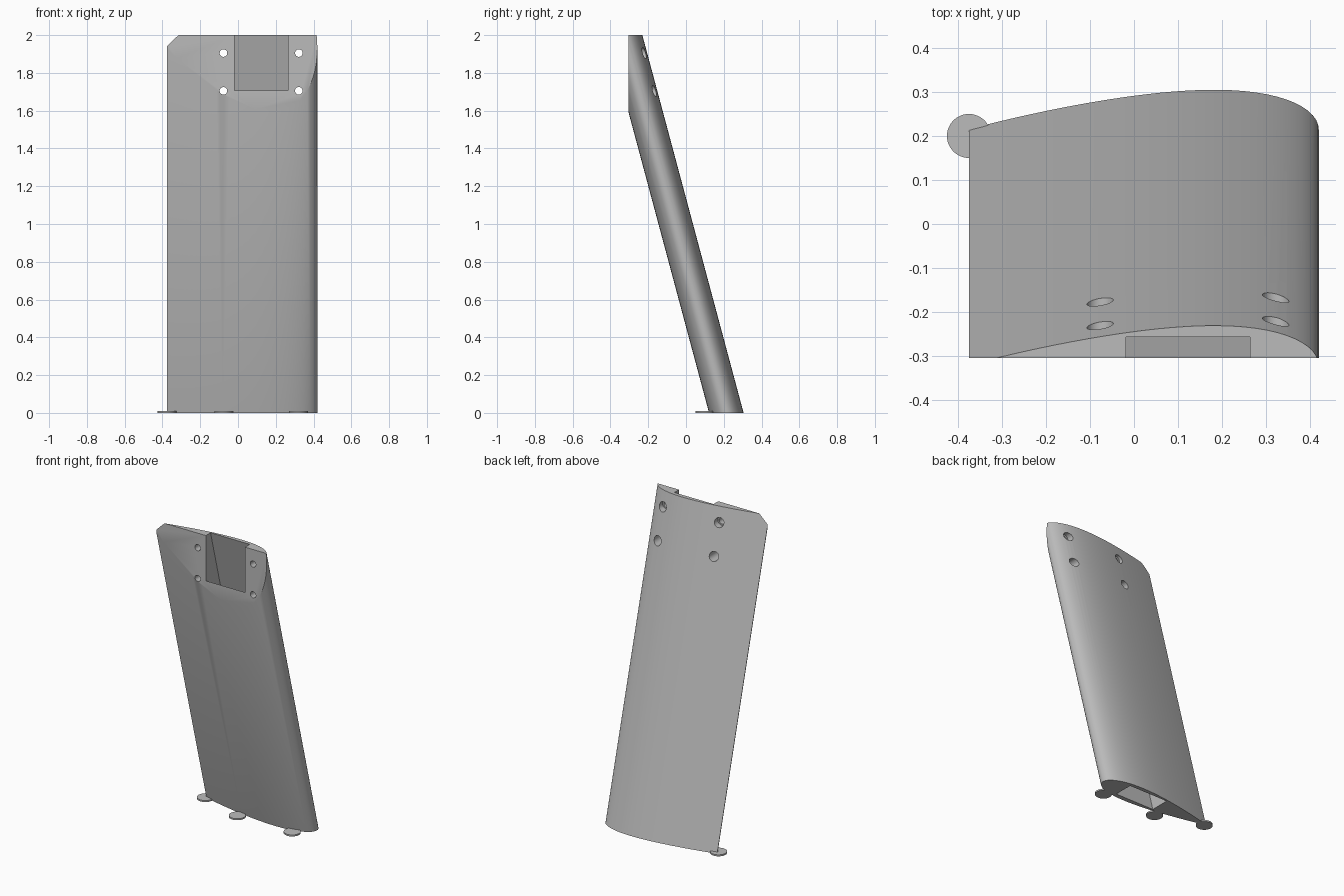
import bpy, bmesh, math
from mathutils import Vector

if "Cube" in bpy.data.objects:
    bpy.data.objects.remove(bpy.data.objects["Cube"], do_unlink=True)

LEAN = math.tan(math.radians(15))   # forward lean towards -y
NOSE_X, CHORD, THICK, MID_Y = 0.42, 0.795, 0.23, 0.2135
FRONT_Y = -0.305                    # vertical mounting face

grey = bpy.data.materials.new("plain_grey")
grey.use_nodes = True
colour = (0.5, 0.5, 0.5, 1)
grey.diffuse_color = colour
grey.node_tree.nodes["Principled BSDF"].inputs["Base Color"].default_value = colour


def make_object(name, bm):
    bmesh.ops.recalc_face_normals(bm, faces=bm.faces)
    mesh = bpy.data.meshes.new(name)
    bm.to_mesh(mesh)
    bm.free()
    mesh.materials.append(grey)
    obj = bpy.data.objects.new(name, mesh)
    bpy.context.collection.objects.link(obj)
    return obj


def prism(name, outline, z0, z1, lean=0.0):
    """Extrude a ground outline upwards, shearing it forwards as it rises."""
    bm = bmesh.new()
    low = [bm.verts.new((x, y - lean * z0, z0)) for x, y in outline]
    high = [bm.verts.new((x, y - lean * z1, z1)) for x, y in outline]
    bm.faces.new(low[::-1])
    bm.faces.new(high)
    n = len(outline)
    for i in range(n):
        j = (i + 1) % n
        bm.faces.new((low[i], low[j], high[j], high[i]))
    return make_object(name, bm)


def rect(x0, x1, y0, y1):
    return [(x0, y0), (x1, y0), (x1, y1), (x0, y1)]


def circle(x, y, r, n=32):
    return [(x + r * math.cos(2 * math.pi * i / n),
             y + r * math.sin(2 * math.pi * i / n)) for i in range(n)]


def cut(target, cutter):
    mod = target.modifiers.new("cut", "BOOLEAN")
    mod.operation = "DIFFERENCE"
    mod.solver = "EXACT"
    mod.object = cutter
    bpy.context.view_layer.objects.active = target
    bpy.ops.object.modifier_apply(modifier=mod.name)
    bpy.data.objects.remove(cutter, do_unlink=True)


def half_thickness(u):
    return 5 * THICK * CHORD * (0.2969 * math.sqrt(u) - 0.126 * u - 0.3516 * u ** 2
                                + 0.2843 * u ** 3 - 0.1015 * u ** 4)


# Wing-shaped leaning body, symmetric section with a rounded nose at +x
steps = 36
stations = [(1 - math.cos(math.pi * i / steps)) / 2 for i in range(steps + 1)]
back = [(NOSE_X - CHORD * u, MID_Y + half_thickness(u)) for u in stations]
front = [(x, 2 * MID_Y - y) for x, y in back[:0:-1]]
body = prism("wing_body", back + front, 0, 2, LEAN)

# Vertical mounting face at the top front
cut(body, prism("face_cutter", rect(-1, 1, FRONT_Y - 1, FRONT_Y), 1, 3))

# Rectangular channel running along the whole body
cut(body, prism("channel_cutter", rect(-0.018, 0.264, 0.152, 0.279), -0.2, 2.2, LEAN))

# Screw holes, widened at the back
for x in (-0.077, 0.322):
    for z in (1.705, 1.905):
        for radius, start in ((0.02, -0.5), (0.03, -0.26)):
            hole = prism("hole_cutter", circle(0, 0, radius), 0, 0.6)
            hole.rotation_euler = (-math.pi / 2, 0, 0)
            hole.location = Vector((x, start, z))
            bpy.context.view_layer.update()
            cut(body, hole)

# Thin round feet under the front edge
feet = [prism(name, circle(x, y, 0.05, 48), 0, 0.01) for name, x, y in (
    ("tail_foot", -0.375, 0.2), ("middle_foot", -0.075, 0.1), ("nose_foot", 0.32, 0.1))]

# Smooth shading with sharp edges kept
bpy.ops.object.select_all(action="DESELECT")
for obj in [body] + feet:
    obj.select_set(True)
bpy.context.view_layer.objects.active = body
bpy.ops.object.shade_smooth_by_angle(angle=math.radians(30))
